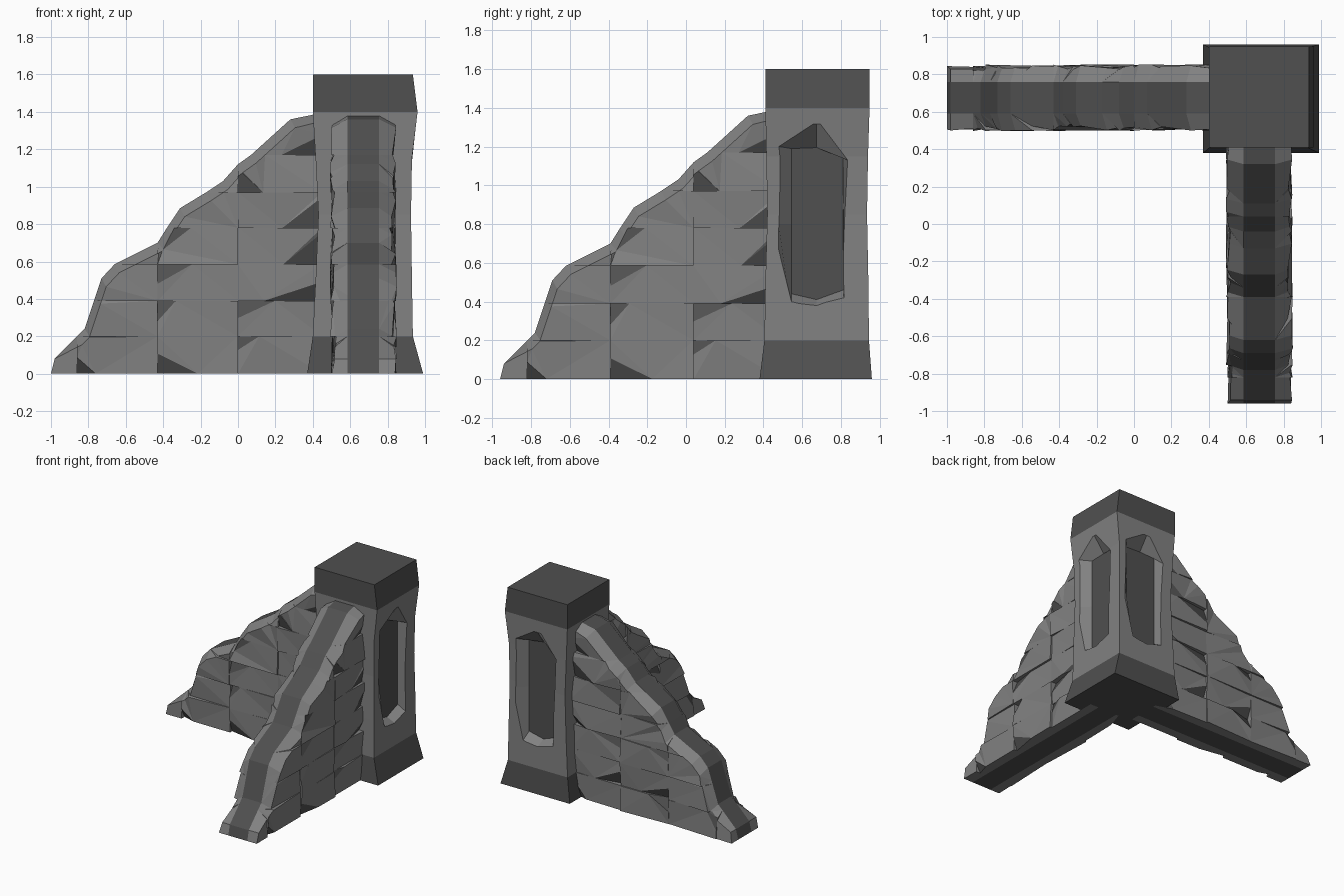
import bpy, bmesh, math, random
from mathutils import Vector

if "Cube" in bpy.data.objects:
    bpy.data.objects.remove(bpy.data.objects["Cube"])

random.seed(7)


def mat(name, v):
    m = bpy.data.materials.new(name)
    m.diffuse_color = (v, v, v, 1)
    m.use_nodes = True
    m.node_tree.nodes["Principled BSDF"].inputs["Base Color"].default_value = m.diffuse_color
    return m


MATS = [mat("light_stone", 0.22), mat("dark_stone", 0.08)]


def make(name, bm):
    me = bpy.data.meshes.new(name)
    bm.to_mesh(me)
    bm.free()
    for m in MATS:
        me.materials.append(m)
    ob = bpy.data.objects.new(name, me)
    bpy.context.collection.objects.link(ob)
    return ob


def loft(rings):
    bm = bmesh.new()
    vs = [[bm.verts.new(p) for p in r] for r in rings]
    n = len(vs[0])
    for a, b in zip(vs, vs[1:]):
        for i in range(n):
            bm.faces.new((a[i], a[(i + 1) % n], b[(i + 1) % n], b[i]))
    bm.faces.new(vs[0][::-1])
    bm.faces.new(vs[-1])
    bmesh.ops.recalc_face_normals(bm, faces=bm.faces)
    return bm


# Sloping wall: stepped top profile with chamfered shoulders
YC = 0.675
PROFILE = [(-1, 0), (-.98, .08), (-.86, .2), (-.82, .24), (-.76, .42), (-.73, .51),
           (-.66, .585), (-.43, .70), (-.38, .78), (-.31, .885), (-.17, .97), (-.08, 1.03),
           (0, 1.12), (.07, 1.17), (.28, 1.36), (.45, 1.395)]


def wall_solid():
    bm = bmesh.new()
    end = PROFILE[-1][0]
    lines = []
    for dy, drop in ((-.165, 1), (-.085, 0), (.085, 0), (.165, 1)):
        row = []
        for i, (x, z) in enumerate(PROFILE):
            k = drop if i > 1 else 0
            row.append(bm.verts.new((min(x + .025 * k, end), YC + dy, z - .045 * k)))
        row.append(bm.verts.new((end, YC + dy, 0)))
        lines.append(row)
    n = len(lines[0])
    for a, b in zip(lines, lines[1:]):
        for i in range(n):
            j = (i + 1) % n
            bm.faces.new((a[i], a[j], b[j], b[i]))
    bm.faces.new(lines[0])
    bm.faces.new(lines[-1][::-1])
    bmesh.ops.recalc_face_normals(bm, faces=bm.faces)
    return bm


def cut(bm, co, no, material=0):
    bmesh.ops.bisect_plane(bm, geom=bm.verts[:] + bm.edges[:] + bm.faces[:], dist=1e-5,
                           plane_co=co, plane_no=no, clear_outer=True)
    rim = [e for e in bm.edges if e.is_boundary]
    if rim:
        for f in bmesh.ops.holes_fill(bm, edges=rim, sides=0)["faces"]:
            f.material_index = material


def block(x0, x1, z0, z1):
    bm = wall_solid()
    for co, no in (((x0, 0, 0), (-1, 0, 0)), ((x1, 0, 0), (1, 0, 0)),
                   ((0, 0, z0), (0, 0, -1)), ((0, 0, z1), (0, 0, 1))):
        cut(bm, co, no)
    # dark chipped corners on both sides of the stone
    for sy in (-1, 1):
        spots = [(x0, -1, z0, -1), (x0, -1, z1, 1)] if x0 in (-.86, -.43, 0) else []
        if x1 > .4:
            spots.append((.41, 1, z0, -1))
        if spots:
            x, sx, z, sz = random.choice(spots)
            dx, dy, dz = random.uniform(.08, .3), random.uniform(.025, .045), random.uniform(.07, .14)
            cut(bm, Vector((x - sx * dx, YC + sy * .165, z)), Vector((sx / dx, sy / dy, sz / dz)), 1)
    for f in bm.faces:
        if all(abs(v.co.y - YC) < .09 for v in f.verts):
            f.material_index = 1
    # uneven stone faces
    for v in bm.verts:
        if abs(v.co.y - YC) > .11:
            v.co.y += random.uniform(-.014, .014)
    bmesh.ops.triangulate(bm, faces=[f for f in bm.faces if len(f.verts) > 4])
    return bm


courses = [0, .2, .39, .585, .78, .97, 1.17, 1.42]
edge_x = [-1, -.86, -.76, -.66, -.38, -.17, .07]
for r, (z0, z1) in enumerate(zip(courses, courses[1:])):
    cols = [-1.1] + ([-.86] if r == 0 else []) + [x for x in (-.43, 0) if x > edge_x[r] + .05] + [.46]
    for c, (x0, x1) in enumerate(zip(cols, cols[1:])):
        bm = block(x0, x1, z0, z1)
        if not bm.faces:
            bm.free()
            continue
        left = make(f"left_wall_stone_{r}_{c}", bm)
        # front wall is the same wall turned a quarter
        front = bpy.data.objects.new(f"front_wall_stone_{r}_{c}", left.data)
        front.rotation_euler.z = math.pi / 2
        front.location = (1.345, .04, 0)
        bpy.context.collection.objects.link(front)

# Corner pillar: flared base, narrow shaft, heavy cap
RINGS = [(0, .37, .99, .38, .96), (.2, .40, .935, .405, .945), (.5, .415, .93, .41, .942),
         (.85, .43, .925, .42, .935), (1.15, .415, .93, .415, .94), (1.4, .40, .96, .41, .948),
         (1.6, .40, .935, .41, .948)]
bm = loft([[(a, c, z), (b, c, z), (b, d, z), (a, d, z)] for z, a, b, c, d in RINGS])
for f in bm.faces:
    zs = [v.co.z for v in f.verts]
    if max(zs) < .21 or min(zs) > 1.39:
        f.material_index = 1
pillar = make("pillar", bm)

# Recessed panels on the two outer pillar faces
OUTER = [(-.19, 1.2), (0, 1.29), (.16, 1.13), (.14, .42), (0, .38), (-.13, .40), (-.2, .8)]
INNER = [(-.13, 1.19), (0, 1.195), (.135, 1.19), (.138, .46), (0, .41), (-.13, .44), (-.13, .8)]
for name, ang in (("right", 0), ("back", math.pi / 2)):
    wide = [(i[0] + (o[0] - i[0]) * 1.5, i[1] + (o[1] - i[1]) * 1.5) for i, o in zip(INNER, OUTER)]
    cutter = make(name + "_panel_cutter", loft([[(.19, u, z) for u, z in INNER],
                                                [(.295, u, z) for u, z in wide]]))
    bm = bmesh.new()
    face = bm.faces.new([bm.verts.new((.192, u, z)) for u, z in INNER])
    face.normal_update()
    if face.normal.x < 0:
        face.normal_flip()
    face.material_index = 1
    panel = make(name + "_panel", bm)
    for ob in (cutter, panel):
        ob.location = (.67, .675, 0)
        ob.rotation_euler.z = ang
    cutter.hide_render = True
    mod = pillar.modifiers.new(name + "_recess", 'BOOLEAN')
    mod.operation = 'DIFFERENCE'
    mod.solver = 'EXACT'
    mod.object = cutter
